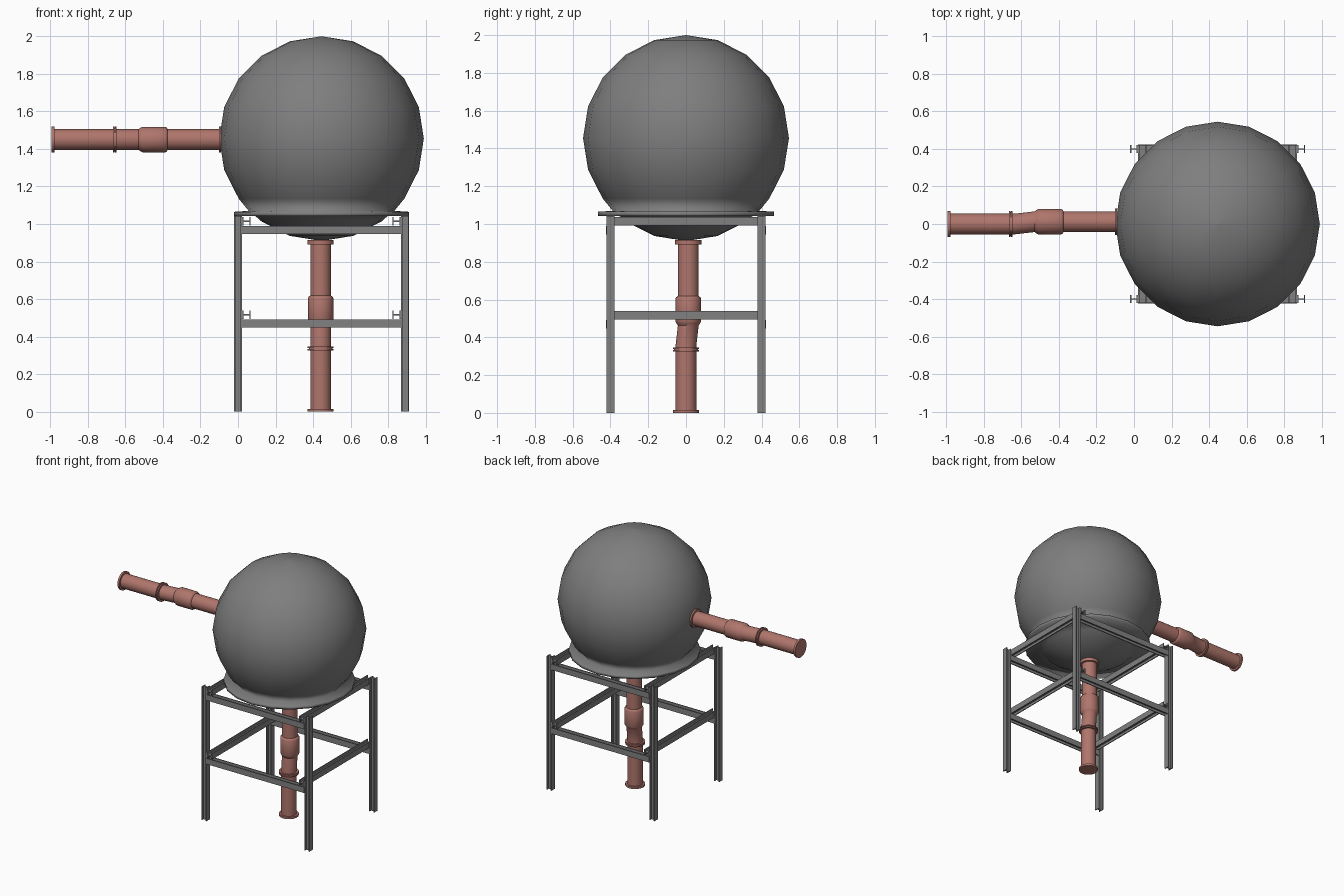
import bpy, bmesh, math
from mathutils import Vector

if "Cube" in bpy.data.objects:
    bpy.data.objects.remove(bpy.data.objects["Cube"])


def material(name, col):
    m = bpy.data.materials.new(name)
    m.diffuse_color = (*col, 1)
    m.use_nodes = True
    m.node_tree.nodes["Principled BSDF"].inputs["Base Color"].default_value = m.diffuse_color
    return m


VESSEL = material("vessel grey", (0.21, 0.21, 0.21))
STEEL = material("frame grey", (0.22, 0.22, 0.22))
COPPER = material("pipe red", (0.43, 0.18, 0.15))
CX = 0.445  # vessel and stand axis


def finish(name, bm, mat, angle=35):
    bmesh.ops.recalc_face_normals(bm, faces=bm.faces)
    me = bpy.data.meshes.new(name)
    bm.to_mesh(me)
    bm.free()
    ob = bpy.data.objects.new(name, me)
    bpy.context.collection.objects.link(ob)
    me.materials.append(mat)
    bpy.ops.object.select_all(action='DESELECT')
    bpy.context.view_layer.objects.active = ob
    ob.select_set(True)
    bpy.ops.object.shade_smooth_by_angle(angle=math.radians(angle))
    return ob


def loft(name, origin, direction, profile, mat, sides, angle=35):
    """Rings at (distance, y shift, radius) along a direction, capped."""
    d = Vector(direction)
    v = Vector((0, 1, 0))
    u = v.cross(d)
    bm = bmesh.new()
    rings = []
    for s, dy, r in profile:
        c = Vector(origin) + d * s + v * dy
        rings.append([bm.verts.new(c + r * (u * math.cos(a) + v * math.sin(a)))
                      for a in (2 * math.pi * i / sides for i in range(sides))])
    for a, b in zip(rings, rings[1:]):
        for i in range(sides):
            j = (i + 1) % sides
            bm.faces.new((a[i], a[j], b[j], b[i]))
    bm.faces.new(rings[0])
    bm.faces.new(rings[-1])
    return finish(name, bm, mat, angle)


# round vessel: faceted globe with a support collar
R, ZC = 0.545, 1.455
globe = [(ZC + R * math.cos(math.radians(t)), 0, max(R * math.sin(math.radians(t)), 0.001))
         for t in range(0, 127, 18)]
globe += [(1.07, 0, 0.388), (1.065, 0, 0.466), (1.042, 0, 0.466), (1.042, 0, 0.352)]
globe += [(ZC + R * math.cos(math.radians(t)), 0, max(R * math.sin(math.radians(t)), 0.001))
          for t in (144, 162, 180)]
loft("vessel", (CX, 0, 0), (0, 0, 1), globe, VESSEL, 20, 140)


# pipes: tube, thick sleeve, offset joint, bolted flange pair, end flange
Y = 0.012
P = [(0.0, Y, 0.07), (0.012, Y, 0.07), (0.012, Y, 0.055), (0.285, Y, 0.055),
     (0.29, Y, 0.064), (0.298, Y, 0.068), (0.418, Y, 0.068), (0.43, Y, 0.062),
     (0.44, Y, 0.055), (0.545, 0, 0.055), (0.556, 0, 0.055),
     (0.556, 0, 0.07), (0.564, 0, 0.07), (0.564, 0, 0.063), (0.569, 0, 0.063),
     (0.569, 0, 0.07), (0.577, 0, 0.07), (0.577, 0, 0.055),
     (0.888, 0, 0.055), (0.888, 0, 0.07), (0.903, 0, 0.07)]
loft("side_pipe", (-0.09, 0, 1.45), (-1, 0, 0), P, COPPER, 32)
P[0] = (-0.012, Y, 0.07)
loft("bottom_pipe", (0.44, 0, 0.903), (0, 0, -1), P, COPPER, 32)


def h_beam(name, start, end, across, size=0.042, t=0.007):
    """H section; the two flanges are spaced along 'across'."""
    a, b = Vector(start), Vector(end)
    u = Vector(across)
    v = (b - a).normalized().cross(u)
    h, w = size / 2, t / 2
    half = [(-h, -h), (-h + t, -h), (-h + t, -w), (h - t, -w), (h - t, -h), (h, -h)]
    prof = half + [(-x, -y) for x, y in half]
    bm = bmesh.new()
    f = bm.faces.new([bm.verts.new(a + u * x + v * y) for x, y in prof])
    ext = bmesh.ops.extrude_face_region(bm, geom=[f], use_keep_orig=True)
    bmesh.ops.translate(bm, vec=b - a, verts=[e for e in ext['geom']
                                              if isinstance(e, bmesh.types.BMVert)])
    return finish(name, bm, STEEL)


# stand: four legs and two levels of cross beams
for sx, nx in ((-1, "left"), (1, "right")):
    x = CX + sx * 0.445
    for sy, ny in ((-1, "front"), (1, "back")):
        h_beam(f"{ny}_{nx}_leg", (x, sy * 0.4, 0), (x, sy * 0.4, 1.042), (1, 0, 0), 0.043)
for z, n in ((0.47, "lower"), (0.968, "upper")):
    for sy, ny in ((-1, "front"), (1, "back")):
        h_beam(f"{n}_{ny}_beam", (CX - 0.423, sy * 0.4, z), (CX + 0.423, sy * 0.4, z), (0, 1, 0), 0.045)
    for sx, nx in ((-1, "left"), (1, "right")):
        x = CX + sx * 0.4
        h_beam(f"{n}_{nx}_beam", (x, -0.42, z + 0.046), (x, 0.42, z + 0.046), (1, 0, 0), 0.045)
